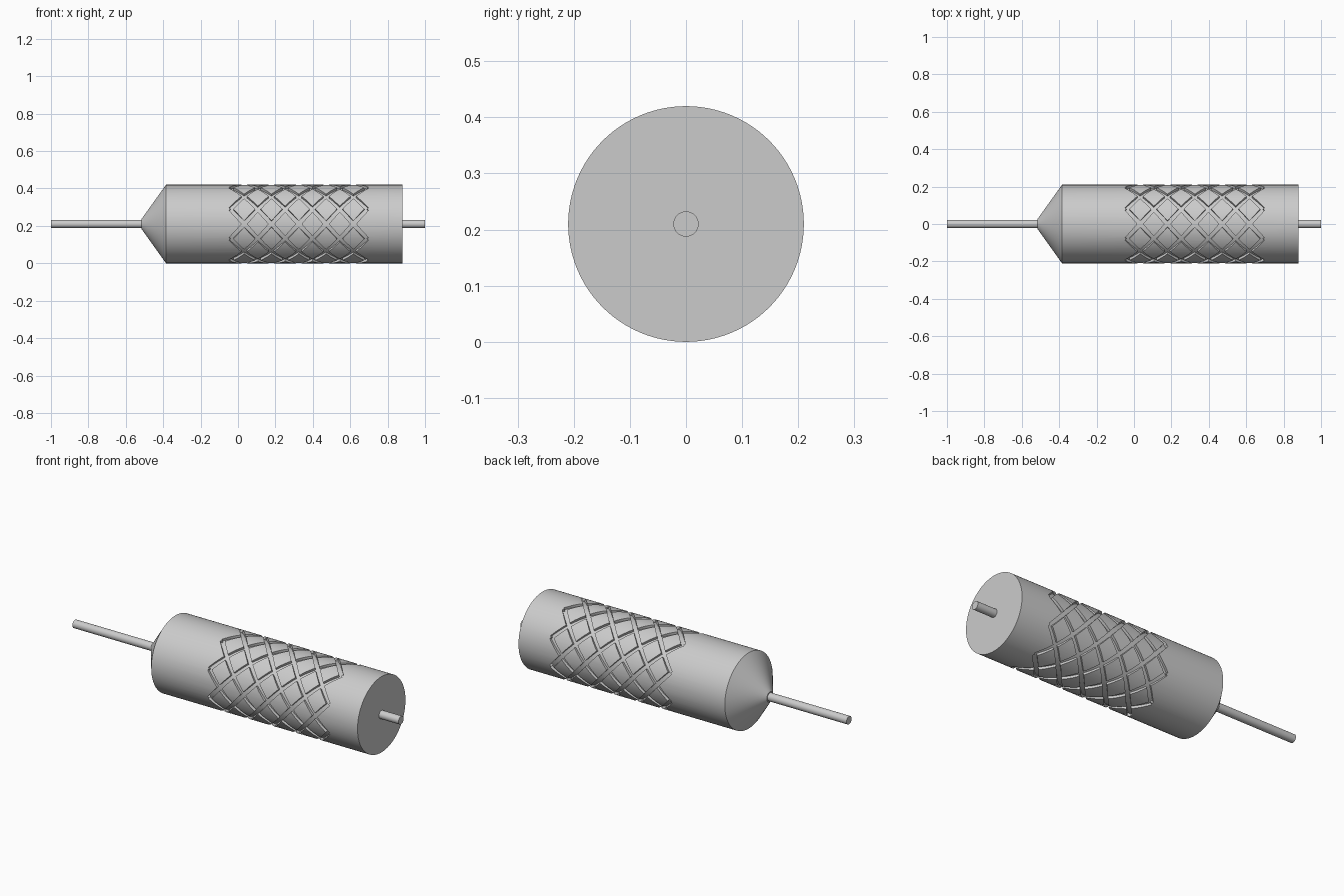
import bpy, bmesh, math
from mathutils import Matrix

cube = bpy.data.objects.get("Cube")
if cube:
    bpy.data.objects.remove(cube, do_unlink=True)

RADIUS = 0.21          # roller radius, also the axis height
ROD = 0.0225
START, END = -0.04, 0.69
STARTS, CELLS = 8, 5   # helices per direction, diamonds along the axis
WIDTH, DEPTH = 0.022, 0.014

steel = bpy.data.materials.new("steel_grey")
steel.use_nodes = True
grey = (0.6, 0.6, 0.6, 1)
steel.diffuse_color = grey
steel.node_tree.nodes["Principled BSDF"].inputs["Base Color"].default_value = grey


def add_object(name, bm):
    bmesh.ops.recalc_face_normals(bm, faces=bm.faces)
    mesh = bpy.data.meshes.new(name)
    bm.to_mesh(mesh)
    bm.free()
    mesh.materials.append(steel)
    obj = bpy.data.objects.new(name, mesh)
    bpy.context.collection.objects.link(obj)
    obj.location.z = RADIUS
    return obj


def make_active(obj):
    bpy.ops.object.select_all(action="DESELECT")
    obj.select_set(True)
    bpy.context.view_layer.objects.active = obj


def turned(name, profile, sides):
    """Solid of revolution about x from (x, radius) pairs."""
    bm = bmesh.new()
    rings = []
    for x, r in profile:
        angles = [math.tau * i / sides for i in range(sides)]
        rings.append([bm.verts.new((x, r * math.cos(a), r * math.sin(a))) for a in angles])
    for a, b in zip(rings, rings[1:]):
        for i in range(sides):
            j = (i + 1) % sides
            bm.faces.new((a[i], a[j], b[j], b[i]))
    bm.faces.new(rings[0])
    bm.faces.new(rings[-1])
    return add_object(name, bm)


def helix_cutter(name, hand):
    """Set of parallel helical bars with a rectangular section."""
    bm = bmesh.new()
    steps = 60
    sweep = math.tau / STARTS * CELLS
    slope = sweep * RADIUS / (END - START)
    length = math.hypot(1, slope)
    # half-width direction, square to the helix on the unrolled surface
    wx = -slope / length * WIDTH / 2
    wa = 1 / length * WIDTH / 2 / RADIUS
    corners = [(s, r) for s, r in ((-1, RADIUS - DEPTH), (1, RADIUS - DEPTH),
                                   (1, RADIUS + DEPTH), (-1, RADIUS + DEPTH))]
    for k in range(STARTS):
        sections = []
        for i in range(steps + 1):
            t = i / steps
            x = START + (END - START) * t
            angle = math.tau * (k + 0.5) / STARTS + sweep * t
            ring = []
            for s, r in corners:
                a = hand * (angle + s * wa)
                ring.append(bm.verts.new((x + s * wx, r * math.cos(a), r * math.sin(a))))
            sections.append(ring)
        for a, b in zip(sections, sections[1:]):
            for i in range(4):
                j = (i + 1) % 4
                bm.faces.new((a[i], a[j], b[j], b[i]))
        bm.faces.new(sections[0])
        bm.faces.new(sections[-1])
    bmesh.ops.triangulate(bm, faces=bm.faces)
    cutter = add_object(name, bm)
    cutter.hide_render = True
    return cutter


# Roller body with its tapered nose
body = turned("roller_body", [(-0.515, 0.028), (-0.385, RADIUS), (0.88, RADIUS)], 128)

# Crossed helical grooves
for label, hand in (("right_hand_cutter", 1), ("left_hand_cutter", -1)):
    cutter = helix_cutter(label, hand)
    bpy.context.view_layer.update()
    cut = body.modifiers.new(label, "BOOLEAN")
    cut.operation = "DIFFERENCE"
    cut.solver = "EXACT"
    cut.object = cutter
    make_active(body)
    bpy.ops.object.modifier_apply(modifier=cut.name)
    bpy.data.objects.remove(cutter, do_unlink=True)

# Shafts at both ends
parts = [body,
         turned("long_shaft", [(-1, ROD), (-0.5, ROD)], 32),
         turned("short_shaft", [(0.87, ROD), (1, ROD)], 32)]

for part in parts:
    make_active(part)
    bpy.ops.object.shade_smooth_by_angle(angle=math.radians(30))
